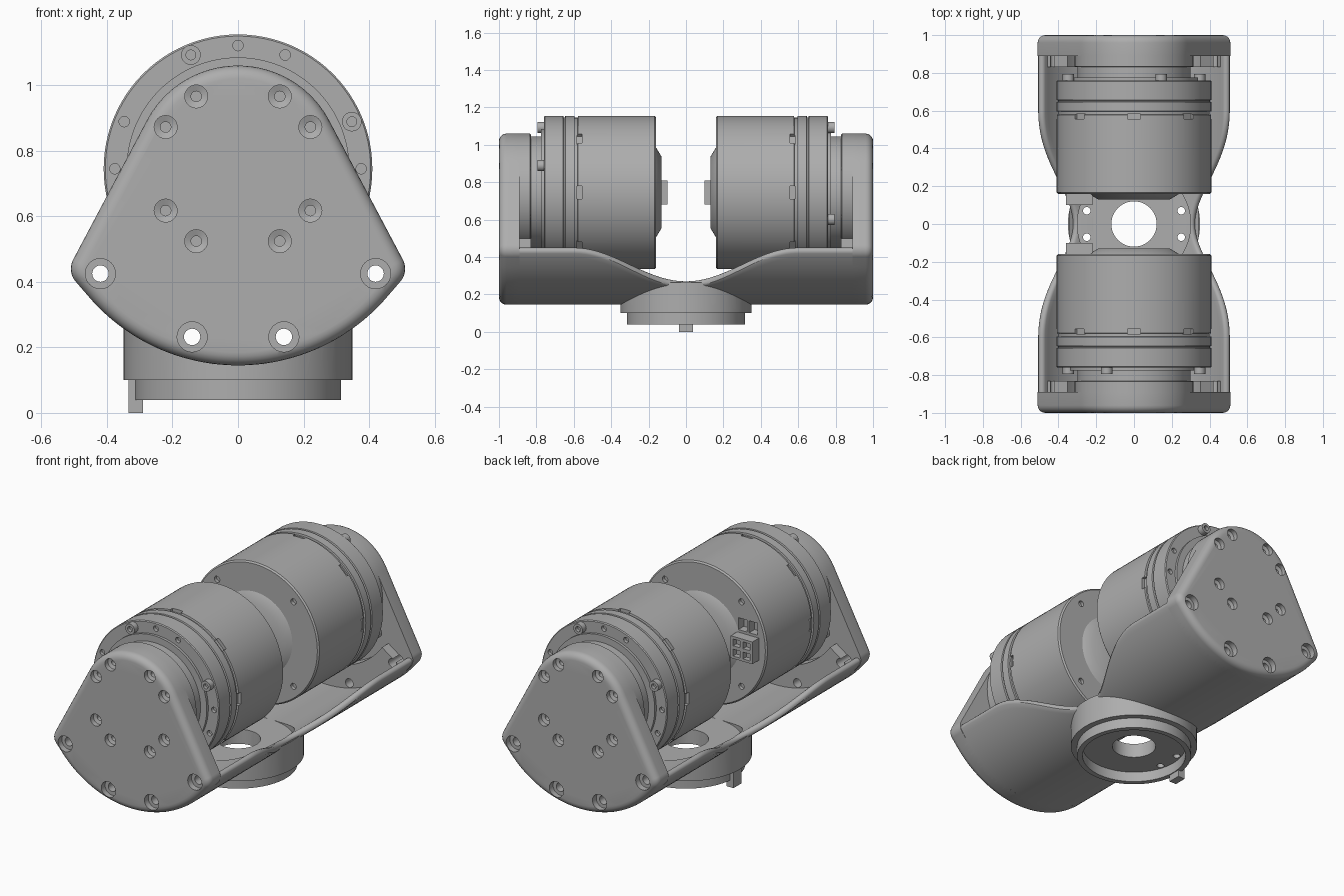
import bpy, bmesh, math
from math import sin, cos, pi, radians
from mathutils import Vector, Matrix
from mathutils.geometry import convex_hull_2d

cube = bpy.data.objects.get("Cube")
if cube:
    bpy.data.objects.remove(cube, do_unlink=True)

grey = bpy.data.materials.new("satin_grey")
grey.use_nodes = True
GREY = (0.42, 0.42, 0.42, 1)
grey.diffuse_color = GREY
grey.node_tree.nodes["Principled BSDF"].inputs["Base Color"].default_value = GREY

AXIS = 0.745      # height of the motor axis
OUTER = 0.6       # outer radius of the cradle
INNER = 0.56      # inner radius of the cradle


def make(name, bm):
    bmesh.ops.remove_doubles(bm, verts=bm.verts, dist=1e-5)
    bmesh.ops.recalc_face_normals(bm, faces=bm.faces)
    me = bpy.data.meshes.new(name)
    bm.to_mesh(me)
    bm.free()
    me.materials.append(grey)
    ob = bpy.data.objects.new(name, me)
    bpy.context.collection.objects.link(ob)
    return ob


def lathe(name, profile, spots=((0, 0),), axis="z", seg=24, flip=1):
    """Revolve (radius, height) points about parallel axes through the spots."""
    bm = bmesh.new()
    for u, v in spots:
        rings = []
        for r, h in profile:
            ring = []
            for i in range(seg):
                a, b = u + r * cos(2 * pi * i / seg), v + r * sin(2 * pi * i / seg)
                ring.append(bm.verts.new((a, b, h) if axis == "z" else (a, h * flip, b)))
            rings.append(ring)
        for lo, hi in zip(rings, rings[1:]):
            for i in range(seg):
                j = (i + 1) % seg
                bm.faces.new((lo[i], lo[j], hi[j], hi[i]))
    bmesh.ops.remove_doubles(bm, verts=bm.verts, dist=1e-5)
    bmesh.ops.dissolve_degenerate(bm, edges=bm.edges, dist=1e-6)
    return make(name, bm)


def boxes(name, items):
    """Boxes given as (centre, size, turn about the y axis)."""
    bm = bmesh.new()
    for centre, size, turn in items:
        m = Matrix.Translation(centre) @ Matrix.Rotation(turn, 4, "Y")
        bmesh.ops.create_cube(bm, size=1, matrix=m @ Matrix.Diagonal((*size, 1)))
    return make(name, bm)


def finish(ob, cutters=()):
    """Cut the part and smooth its curved faces."""
    bpy.ops.object.select_all(action="DESELECT")
    bpy.context.view_layer.objects.active = ob
    ob.select_set(True)
    for c in cutters:
        c.hide_render = True
        mod = ob.modifiers.new("cut", "BOOLEAN")
        mod.operation, mod.solver, mod.object = "DIFFERENCE", "EXACT", c
        bpy.ops.object.modifier_apply(modifier=mod.name)
    bpy.ops.object.shade_smooth_by_angle(angle=radians(32))


def discard(*obs):
    for o in obs:
        bpy.data.objects.remove(o, do_unlink=True)


def around(r, degrees, z=AXIS):
    """Points on a circle, angles clockwise from the top."""
    return [(r * sin(radians(d)), z + r * cos(radians(d))) for d in degrees]


def circle(x, z, r, n=64):
    return [Vector((x + r * cos(2 * pi * i / n), z + r * sin(2 * pi * i / n))) for i in range(n)]


def end_plate(name, s):
    # rounded fan outline: hull of the top disc, the corner discs and the lower arc
    pts = circle(0, AXIS, 0.315, 96) + circle(0.45, 0.44, 0.06) + circle(-0.45, 0.44, 0.06)
    pts += [Vector(p) for p in around(OUTER, range(126, 235, 2))]
    outline = [pts[i] for i in convex_hull_2d(pts)]
    bm = bmesh.new()
    face = bm.faces.new([bm.verts.new((p.x, s * 0.89, p.y)) for p in outline])
    bmesh.ops.remove_doubles(bm, verts=bm.verts, dist=0.002)
    ext = bmesh.ops.extrude_face_region(bm, geom=list(bm.faces), use_keep_orig=True)["geom"]
    moved = [g for g in ext if isinstance(g, bmesh.types.BMVert)]
    bmesh.ops.translate(bm, verts=moved, vec=(0, s * 0.11, 0))
    bmesh.ops.recalc_face_normals(bm, faces=bm.faces)
    rim = [e for e in bm.edges if all(abs(v.co.y) > 0.99 for v in e.verts)]
    bmesh.ops.bevel(bm, geom=rim, offset=0.04, segments=5, profile=0.5, affect="EDGES")
    return make(name, bm)


def arc_pad(name, s):
    # thickened band inside the plate, following the lower arc
    bm = bmesh.new()
    loops = []
    for i in range(33):
        a = radians(-55 + 110 * i / 32)
        loops.append([bm.verts.new((r * sin(a), s * y, AXIS - r * cos(a)))
                      for r, y in ((0.43, 0.83), (0.57, 0.83), (0.57, 0.9), (0.43, 0.9))])
    for p, q in zip(loops, loops[1:]):
        for k in range(4):
            bm.faces.new((p[k], p[k - 1], q[k - 1], q[k]))
    bm.faces.new(loops[0])
    bm.faces.new(loops[-1])
    return make(name, bm)


def cradle_shell():
    # curved trough whose rim sweeps down to the middle
    bm = bmesh.new()
    mid, cap = (OUTER + INNER) / 2, (OUTER - INNER) / 2
    loops = []
    for k in range(73):
        y = -0.92 + 1.84 * k / 72
        rim = 0.27 + 0.09 * (1 - cos(pi * min(abs(y) / 0.6, 1)))
        a = math.acos((AXIS - rim + cap) / mid)
        sec = [(OUTER, -a + 2 * a * i / 40) for i in range(41)]
        loop = [(r * sin(t), AXIS - r * cos(t)) for r, t in sec]
        for i in range(1, 6):   # rounded rim
            c = pi * i / 6
            r, t = mid + cap * cos(c), a + cap * sin(c) / mid
            loop.append((r * sin(t), AXIS - r * cos(t)))
        loop += [(INNER * sin(t), AXIS - INNER * cos(t)) for _, t in reversed(sec)]
        loop += [(-x, z) for x, z in reversed(loop[41:46])]
        loops.append([bm.verts.new((x, y, z)) for x, z in loop])
    n = len(loops[0])
    for p, q in zip(loops, loops[1:]):
        for i in range(n):
            bm.faces.new((p[i], p[i - 1], q[i - 1], q[i]))
    bm.faces.new(loops[0])
    bm.faces.new(loops[-1])
    return make("cradle_shell", bm)


# Cradle and mounting base
floor_cut = lathe("floor_cutter", [(0, 0.185), (0.3, 0.185), (0.3, 0.5), (0, 0.5)], seg=64)
bore = lathe("bore_cutter", [(0, 0), (0.12, 0), (0.12, 0.5), (0, 0.5)], seg=48)
corners = [(x, y) for x in (-0.25, 0.25) for y in (-0.07, 0.07)]
pins = lathe("pin_cutter", [(0, 0), (0.02, 0), (0.02, 0.5), (0, 0.5)], corners)
shell = cradle_shell()
finish(shell, [floor_cut, bore, pins])
base = lathe("mounting_base", [(0, 0.1), (0.285, 0.1), (0.285, 0.04), (0.315, 0.04), (0.315, 0.1),
                               (0.35, 0.1), (0.35, 0.265), (0, 0.265)], seg=80)
trough_cut = lathe("trough_cutter", [(0, -0.8), (0.59, -0.8), (0.59, 0.8), (0, 0.8)],
                   [(0, AXIS)], "y", 96)
# the floor of the base stays slightly proud of the shell
finish(base, [trough_cut, floor_cut, bore, pins])
discard(floor_cut, bore, pins, trough_cut)
finish(boxes("locating_tab", [((-0.312, 0, 0.055), (0.045, 0.076, 0.11), 0)]))

for s, side in ((-1, "front"), (1, "rear")):
    # End plate with counterbored screws and open corner holes
    screws = lathe("screw_cutter", [(0, 0.93), (0.016, 0.93), (0.016, 0.965), (0.035, 0.972),
                                    (0.035, 1.02), (0, 1.02)],
                   around(0.255, (30, 60, 120, 150, 210, 240, 300, 330)), "y", flip=s)
    open_spots = [(m * x, z) for m in (-1, 1) for x, z in ((0.42, 0.425), (0.14, 0.232))]
    opens = lathe("open_cutter", [(0, 0.7), (0.025, 0.7), (0.025, 0.965), (0.046, 0.965),
                                  (0.046, 1.02), (0, 1.02)], open_spots, "y", flip=s)
    finish(end_plate(side + "_end_plate", s), [screws, opens])
    finish(arc_pad(side + "_arc_pad", s), [opens])
    finish(lathe(side + "_plate_boss", [(0, 0.83), (0.31, 0.83), (0.315, 0.835), (0.315, 0.9), (0, 0.9)],
                 [(0, AXIS)], "y", 80, s))
    discard(screws, opens)

    # Motor housing with grooves, notches and face holes
    motor = lathe(side + "_motor", [
        (0, 0.16), (0.402, 0.16), (0.41, 0.168), (0.41, 0.578), (0.4, 0.58), (0.4, 0.595),
        (0.41, 0.597), (0.41, 0.645), (0.402, 0.648), (0.402, 0.654), (0.41, 0.657),
        (0.41, 0.755), (0.405, 0.76), (0.34, 0.76), (0.34, 0.775), (0.3, 0.775),
        (0.3, 0.84), (0, 0.84)], [(0, AXIS)], "y", 96, s)
    notch = boxes("notch_cutter", [((x, s * 0.57, z), (0.07, 0.026, 0.04), radians(45 * k))
                                   for k, (x, z) in enumerate(around(0.41, range(0, 360, 45)))])
    quarter = (0, 90, 180, 270)
    flange = lathe("flange_cutter", [(0, 0.74), (0.016, 0.74), (0.016, 0.77), (0, 0.77)],
                   around(0.376, [q + d for q in quarter for d in (0, -s * 22.5)]), "y", 16, s)
    inner = lathe("inner_cutter", [(0, 0.14), (0.018, 0.14), (0.018, 0.18), (0, 0.18)],
                  around(0.35, [q + 45 for q in quarter]), "y", 16, s)
    socket = boxes("socket_cutter", [((x, s * 0.17, 0.86), (0.055, 0.08, 0.07), 0)
                                     for x in (-0.325, -0.255)])
    finish(motor, [notch, flange, inner, socket])
    discard(notch, flange, inner, socket)

    # Bevelled hub on the inner face
    finish(lathe(side + "_inner_hub", [(0, 0.17), (0.24, 0.17), (0.24, 0.16), (0.19, 0.13), (0, 0.13)],
                 [(0, AXIS)], "y", 64, s))

    # Socket-head bolts on the outer flange
    finish(lathe(side + "_flange_bolts", [(0, 0.75), (0.03, 0.75), (0.03, 0.795), (0.015, 0.795),
                                          (0.015, 0.775), (0, 0.775)],
                 around(0.376, [q + s * 22.5 for q in quarter]), "y", 20, s))

    # Cable connector
    plug = boxes(side + "_connector", [((-0.29, s * 0.14, 0.745), (0.14, 0.08, 0.13), 0)])
    cells = boxes("cell_cutter", [((x, s * 0.1, z), (0.045, 0.06, 0.04), 0)
                                  for x in (-0.322, -0.258) for z in (0.715, 0.775)])
    finish(plug, [cells])
    discard(cells)
